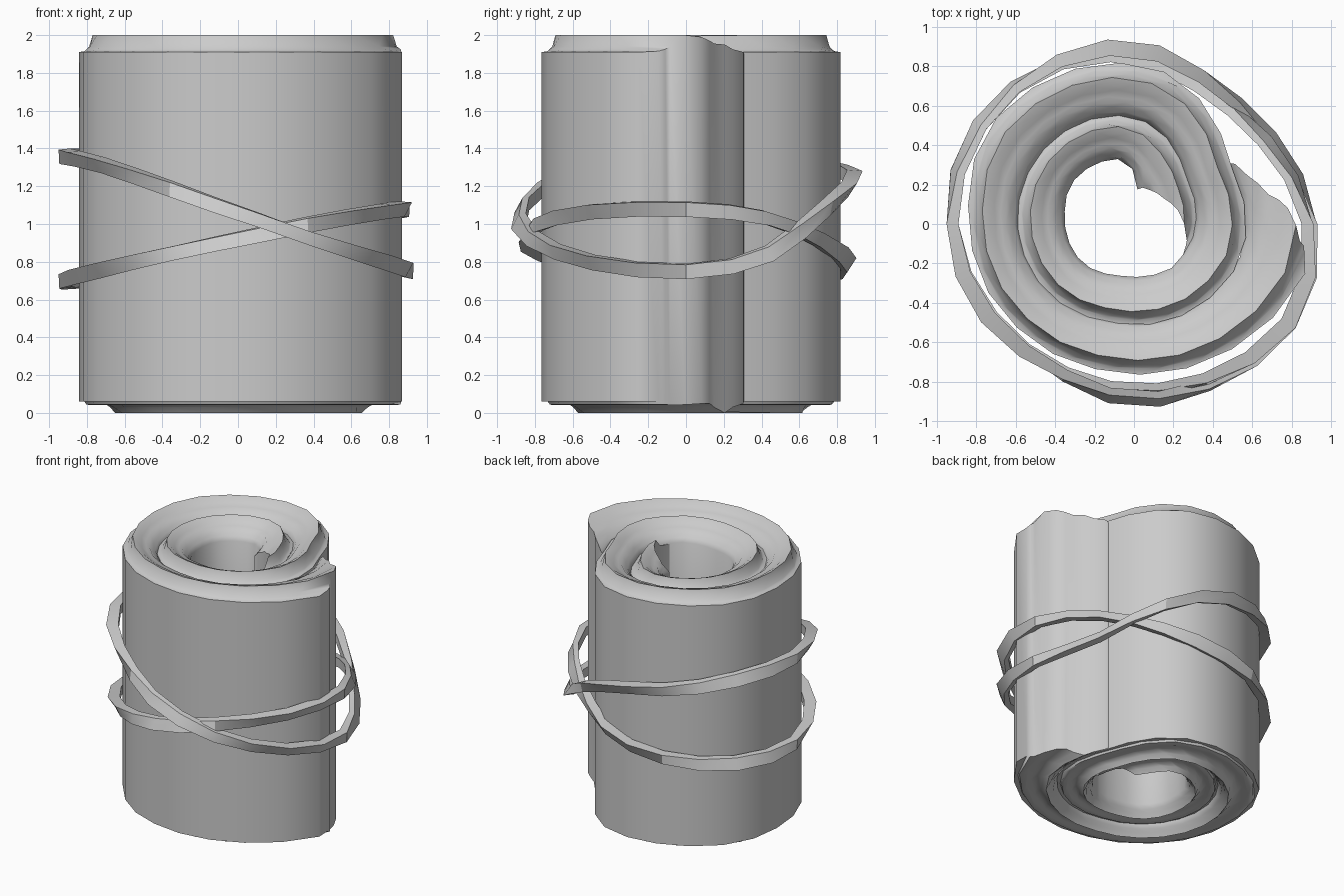
import bpy, bmesh, math, random

if "Cube" in bpy.data.objects:
    bpy.data.objects.remove(bpy.data.objects["Cube"])

random.seed(4)
CX, CY = -0.05, 0.03


def lerp_table(table, x):
    """Piecewise linear lookup in a list of (x, value) pairs."""
    if x <= table[0][0]:
        return table[0][1]
    for (x0, a), (x1, b) in zip(table, table[1:]):
        if x <= x1:
            return a + (b - a) * (x - x0) / (x1 - x0)
    return table[-1][1]


def skin(name, rings, closed, angle):
    """Skin a list of equal-length closed rings into an object."""
    bm = bmesh.new()
    vs = [[bm.verts.new(p) for p in ring] for ring in rings]
    n = len(rings[0])
    count = len(vs) if closed else len(vs) - 1
    for i in range(count):
        a, b = vs[i], vs[(i + 1) % len(vs)]
        for j in range(n):
            k = (j + 1) % n
            bm.faces.new((a[j], a[k], b[k], b[j]))
    if not closed:
        # ends: strips between the upper and lower halves of the ring
        for ring in (vs[0], vs[-1]):
            for j in range(n // 2 - 1):
                bm.faces.new((ring[j], ring[j + 1], ring[n - 2 - j], ring[n - 1 - j]))
    bmesh.ops.recalc_face_normals(bm, faces=bm.faces)
    me = bpy.data.meshes.new(name)
    bm.to_mesh(me)
    bm.free()
    ob = bpy.data.objects.new(name, me)
    bpy.context.collection.objects.link(ob)
    bpy.ops.object.select_all(action='DESELECT')
    ob.select_set(True)
    bpy.context.view_layer.objects.active = ob
    bpy.ops.object.shade_smooth_by_angle(angle=math.radians(angle))
    return ob


# Spiral radius against clockwise angle: outside, between turns, then the hole
SPIRAL = [(-28, 1.0), (17, .96), (46, .87), (72, .815), (97, .78), (131, .775), (150, .785),
          (182, .79), (211, .83), (244, .80), (266, .79), (289, .765), (309, .69), (332, .60),
          (377, .63), (406, .59), (432, .56), (457, .53), (491, .54), (542, .545),
          (604, .54), (626, .53), (649, .50), (669, .43), (690, .38), (737, .37),
          (766, .35), (792, .31), (817, .29), (851, .31), (902, .30), (931, .32),
          (964, .31), (986, .30), (1003, .24), (1015, .16), (1065, .13)]

# Top and bottom edge heights across the stack, 0 = outer sheet, 1 = inner sheet
TOP = [(0, 1.91), (.1, 1.915), (.13, 1.925), (.2, 1.94), (.28, 2.0), (.4, 1.99), (.52, 1.97),
       (.64, 1.955), (.74, 1.95), (.84, 1.925), (.92, 1.91), (1, 1.88)]
BOTTOM = [(0, .06), (.1, .06), (.13, .045), (.24, .04), (.3, .045), (.42, .05), (.52, .05),
          (.64, .03), (.74, 0), (.84, .03), (.92, .05), (1, .08)]

# Rolled stack of sheets with staggered ends
layers = [v for v, _ in TOP]
jit = [0] + [random.uniform(-3, 3) for _ in layers[2:]] + [0]
STEPS = 44
rings = []
for i in range(STEPS + 1):
    s = i / STEPS
    upper, lower = [], []
    for v, j in zip(layers, jit):
        start, end = 17 - 45 * v + j, 755 - 100 * v + j
        phi = start + (end - start) * s
        inner = lerp_table(SPIRAL, phi + 360) - (.008 if phi < 400 else 0)
        r = lerp_table(SPIRAL, phi) * (1 - v) + inner * v
        x = CX + r * math.cos(math.radians(-phi))
        y = CY + r * math.sin(math.radians(-phi))
        # the inner turn sits slightly deeper than the outer one
        sink = .09 * max(0, s - .45)
        upper.append((x, y, lerp_table(TOP, v) - sink))
        lower.append((x, y, lerp_table(BOTTOM, v) + sink))
    rings.append(upper + lower[::-1])
skin("rolled_sheets", rings, False, 48)


def catmull(vals, t):
    n = len(vals)
    i = int(t)
    f = t - i
    a, b, c, d = (vals[(i + k) % n] for k in (-1, 0, 1, 2))
    return b + .5 * f * (c - a + f * (2*a - 5*b + 4*c - d + f * (3*(b - c) + d - a)))


# Two slack cord loops crossing at the front and the back right
def cord(name, heights, radii, sides=22):
    rings = []
    for i in range(sides):
        t = 12 * i / sides
        a = math.radians(30 * t)
        z, r = catmull(heights, t), catmull(radii, t)
        tilt = .025 * math.sin(3 * a)
        ring = []
        for dr, dz in ((-.03, -.03), (.026 + tilt, -.042), (.03 - tilt, .034), (-.03, .04)):
            ring.append(((r + dr) * math.cos(a), (r + dr) * math.sin(a), z + dz))
        rings.append(ring)
    skin(name, rings, True, 32)


cord("cord_loop_a",
     [.75, .83, 1.05, 1.22, 1.29, 1.35, 1.36, 1.32, 1.21, 1.06, .90, .79],
     [.90, .81, .81, .88, .91, .92, .92, .87, .84, .88, .90, .92])
cord("cord_loop_b",
     [1.08, 1.04, .94, .81, .74, .70, .70, .75, .83, .92, 1.01, 1.07],
     [.88, .78, .76, .84, .90, .92, .92, .86, .83, .84, .87, .92])
